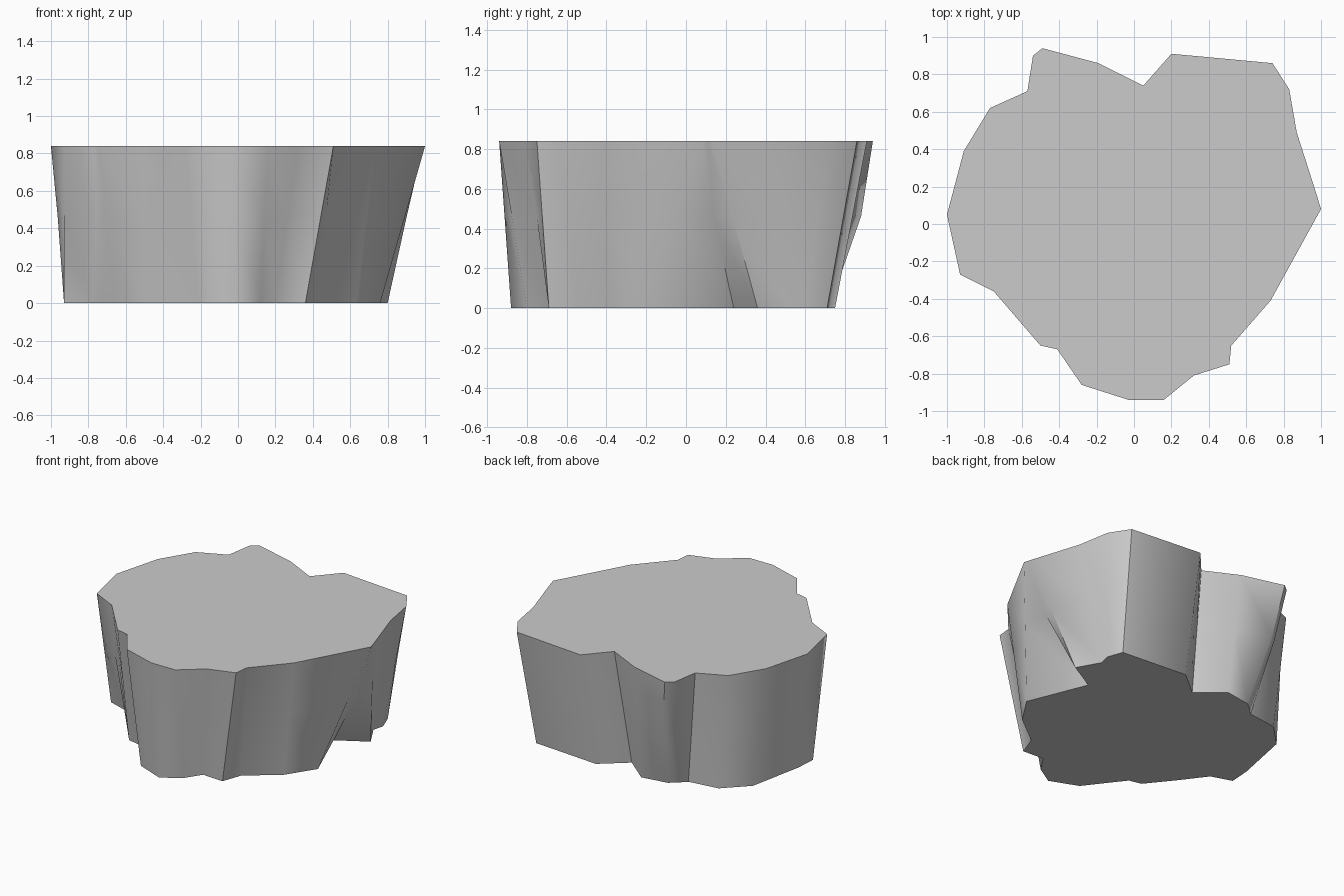
import bpy, bmesh
from mathutils import Vector

HEIGHT = 0.84

# Outline, clockwise from the left: (top x, top y, foot x, foot y)
OUTLINE = [
    (-1.00, 0.05, -0.92, 0.04), (-0.91, 0.39, -0.84, 0.44),
    (-0.77, 0.62, -0.68, 0.60), (-0.57, 0.71, -0.46, 0.63),
    (-0.54, 0.90, -0.42, 0.67), (-0.49, 0.94, -0.36, 0.72),
    (-0.19, 0.86, -0.17, 0.75), (0.05, 0.74, 0.01, 0.60),
    (0.20, 0.91, 0.19, 0.75), (0.74, 0.86, 0.69, 0.71),
    (0.83, 0.72, 0.73, 0.60), (0.87, 0.49, 0.71, 0.52),
    (0.985, 0.13, 0.80, 0.36), (0.99, 0.11, 0.59, 0.24),
    (1.00, 0.08, 0.76, -0.18), (0.73, -0.41, 0.63, -0.38),
    (0.52, -0.65, 0.41, -0.55), (0.51, -0.75, 0.36, -0.69),
    (0.32, -0.81, 0.20, -0.68), (0.16, -0.94, 0.12, -0.80),
    (-0.03, -0.94, -0.01, -0.88), (-0.28, -0.86, -0.21, -0.80),
    (-0.41, -0.67, -0.41, -0.54), (-0.50, -0.65, -0.50, -0.52),
    (-0.75, -0.36, -0.66, -0.32), (-0.77, -0.35, -0.78, -0.16),
    (-0.93, -0.27, -0.93, -0.11),
]
# Extra push at mid height: back ridge bulge, closing of the right and left notches
MID_PUSH = {4: (0, 0.04), 5: (0, 0.04), 13: (0.05, -0.03), 25: (0.02, -0.05)}


def ring(bm, t, push):
    """One outline ring at height fraction t."""
    verts = []
    for i, (tx, ty, fx, fy) in enumerate(OUTLINE):
        px, py = push.get(i, (0, 0))
        p = Vector((fx, fy, 0)).lerp(Vector((tx, ty, HEIGHT)), t)
        verts.append(bm.verts.new(p + Vector((px, py, 0))))
    return verts


# Rock block: tapering faceted wall with flat top and foot
bm = bmesh.new()
rings = [ring(bm, 0, {}), ring(bm, 0.55, MID_PUSH), ring(bm, 1, {})]
n = len(OUTLINE)
for lower, upper in zip(rings, rings[1:]):
    for i in range(n):
        j = (i + 1) % n
        bm.faces.new((lower[i], upper[i], upper[j], lower[j]))
bm.faces.new(rings[0])
bm.faces.new(list(reversed(rings[-1])))
bmesh.ops.recalc_face_normals(bm, faces=bm.faces)

mesh = bpy.data.meshes.new("rock_block")
bm.to_mesh(mesh)
bm.free()
rock = bpy.data.objects.new("rock_block", mesh)
bpy.context.collection.objects.link(rock)

# Soft wall folds, crisp rims and sharp corners
bpy.context.view_layer.objects.active = rock
rock.select_set(True)
bpy.ops.object.shade_smooth_by_angle(angle=0.9)
